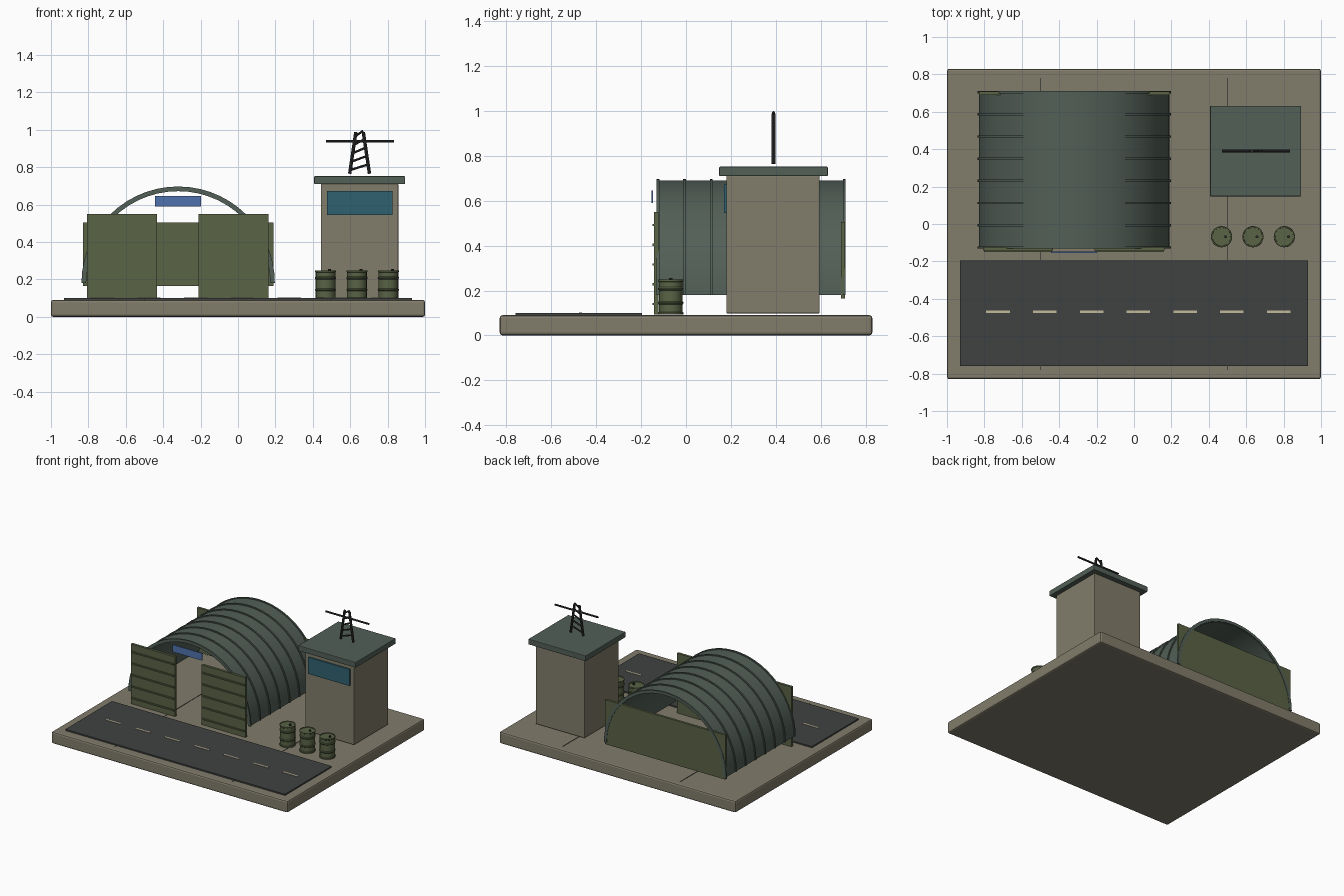
import bpy, bmesh, math
from mathutils import Vector

if "Cube" in bpy.data.objects:
    bpy.data.objects.remove(bpy.data.objects["Cube"])


def mat(name, r, g, b):
    m = bpy.data.materials.new(name)
    m.diffuse_color = (r, g, b, 1)
    m.use_nodes = True
    m.node_tree.nodes["Principled BSDF"].inputs["Base Color"].default_value = m.diffuse_color
    return m


CONCRETE = mat("concrete", 0.22, 0.20, 0.145)
ASPHALT = mat("asphalt", 0.05, 0.055, 0.053)
SEAM = mat("seam", 0.06, 0.06, 0.05)
PAINT = mat("paint", 0.55, 0.48, 0.34)
STEEL = mat("steel", 0.085, 0.115, 0.095)
OLIVE = mat("olive", 0.10, 0.125, 0.06)
GLASS = mat("glass", 0.03, 0.12, 0.16)
BLUE = mat("blue", 0.08, 0.17, 0.42)
DARK = mat("dark_metal", 0.03, 0.03, 0.033)


def finish(name, bm, m):
    bmesh.ops.recalc_face_normals(bm, faces=bm.faces)
    me = bpy.data.meshes.new(name)
    bm.to_mesh(me)
    bm.free()
    me.materials.append(m)
    ob = bpy.data.objects.new(name, me)
    bpy.context.collection.objects.link(ob)
    return ob


def box(name, x, y, z, m, bevel=0):
    """Box from (min, max) ranges."""
    bm = bmesh.new()
    bmesh.ops.create_cube(bm, size=1)
    for v in bm.verts:
        v.co = [r[0] + (c + 0.5) * (r[1] - r[0]) for c, r in zip(v.co, (x, y, z))]
    ob = finish(name, bm, m)
    if bevel:
        b = ob.modifiers.new("bevel", "BEVEL")
        b.width, b.segments = bevel, 2
    return ob


def arch(name, r0, r1, y0, y1, m, cx=-0.32, cz=0.18, n=28):
    """Half ring with a rectangular section, running along y."""
    bm = bmesh.new()
    rings = []
    for i in range(n + 1):
        a = math.pi * i / n
        rings.append([bm.verts.new((cx + r * math.cos(a), y, cz + r * math.sin(a)))
                      for r, y in ((r0, y0), (r1, y0), (r1, y1), (r0, y1))])
    for a, b in zip(rings, rings[1:]):
        for k in range(4):
            j = (k + 1) % 4
            bm.faces.new((a[k], a[j], b[j], b[k]))
    bm.faces.new(rings[0])
    bm.faces.new(rings[-1])
    return finish(name, bm, m)


def lathe(name, x, y, profile, m, n=20):
    """Solid of revolution from (radius, z) pairs, capped at both ends."""
    bm = bmesh.new()
    rings = [[bm.verts.new((x + r * math.cos(math.tau * i / n),
                            y + r * math.sin(math.tau * i / n), z)) for i in range(n)]
             for r, z in profile]
    for a, b in zip(rings, rings[1:]):
        for i in range(n):
            j = (i + 1) % n
            bm.faces.new((a[i], a[j], b[j], b[i]))
    bm.faces.new(rings[0])
    bm.faces.new(rings[-1])
    return finish(name, bm, m)


def rod(name, p, q, r, m, n=8):
    p, q = Vector(p), Vector(q)
    d = q - p
    bm = bmesh.new()
    bmesh.ops.create_cone(bm, cap_ends=True, segments=n, radius1=r, radius2=r, depth=d.length)
    rot = d.to_track_quat("Z", "Y")
    for v in bm.verts:
        v.co = rot @ v.co + (p + q) / 2
    return finish(name, bm, m)


# ground slab, seams and runway
box("base_slab", (-1, 1), (-0.83, 0.83), (0, 0.09), CONCRETE, 0.012)
for i, x in enumerate((-0.5, 0.5)):
    box(f"slab_seam_{i}", (x - 0.003, x + 0.003), (-0.78, 0.78), (0.086, 0.092), SEAM)
box("runway", (-0.93, 0.93), (-0.76, -0.195), (0.088, 0.1), ASPHALT)
for i in range(7):
    x = -0.727 + 0.25 * i
    box(f"runway_dash_{i}", (x - 0.063, x + 0.063), (-0.476, -0.463), (0.098, 0.103), PAINT)

# hangar shell with ribs
arch("hangar_shell", 0.492, 0.51, -0.125, 0.705, STEEL)
for i in range(8):
    y = -0.125 + i * 0.83 / 7
    arch(f"hangar_rib_{i}", 0.495, 0.517, y - 0.006, y + 0.006, STEEL)
box("hangar_back_wall", (-0.83, 0.19), (0.69, 0.708), (0.165, 0.505), OLIVE)

# front doors with horizontal battens
for side, x0 in (("left", -0.807), ("right", -0.21)):
    box(f"door_{side}", (x0, x0 + 0.373), (-0.142, -0.122), (0.093, 0.55), OLIVE)
    for i in range(5):
        z = 0.14 + 0.088 * i
        box(f"door_{side}_batten_{i}", (x0 + 0.005, x0 + 0.368), (-0.15, -0.14),
            (z - 0.005, z + 0.005), OLIVE)
box("hangar_sign_panel", (-0.445, -0.197), (-0.154, -0.146), (0.59, 0.645), BLUE)

# control tower
box("tower_body", (0.443, 0.857), (0.18, 0.595), (0.098, 0.712), CONCRETE, 0.004)
box("tower_window", (0.475, 0.825), (0.17, 0.185), (0.545, 0.672), GLASS)
box("tower_roof", (0.407, 0.893), (0.148, 0.632), (0.71, 0.752), STEEL, 0.004)

# lattice antenna on the roof
Y = 0.39
Z0, Z1 = 0.765, 0.988


def leg_x(side, z):
    return 0.65 + side * (0.053 - 0.033 * (z - Z0) / (Z1 - Z0))


for side, label in ((-1, "left"), (1, "right")):
    rod(f"antenna_leg_{label}", (leg_x(side, Z0), Y, Z0), (leg_x(side, Z1), Y, Z1), 0.009, DARK)
for i in range(5):
    z = 0.785 + 0.045 * i
    rod(f"antenna_brace_{i}", (leg_x(-1, z), Y, z), (leg_x(1, z + 0.03), Y, z + 0.03), 0.006, DARK)
rod("antenna_crossbar", (0.47, Y, 0.938), (0.835, Y, 0.938), 0.007, DARK)

# fuel barrels
R = 0.053
profile = [(R + 0.003, 0.093), (R + 0.003, 0.101), (R, 0.104)]
for z in (0.145, 0.208):
    profile += [(R, z - 0.007), (R + 0.004, z - 0.002), (R + 0.004, z + 0.002), (R, z + 0.007)]
profile += [(R, 0.238), (R + 0.003, 0.241), (R + 0.003, 0.249), (R - 0.003, 0.249), (R - 0.004, 0.245)]
for i, x in enumerate((0.468, 0.636, 0.804)):
    lathe(f"barrel_{i}", x, -0.068, profile, OLIVE)
    lathe(f"barrel_bung_{i}", x + 0.022, -0.068, [(0.008, 0.244), (0.008, 0.256)], DARK, 10)

# smooth only the rounded parts
for ob in bpy.context.collection.objects:
    if ob.name.startswith(("hangar_shell", "hangar_rib", "barrel", "antenna")):
        bpy.ops.object.select_all(action="DESELECT")
        ob.select_set(True)
        bpy.context.view_layer.objects.active = ob
        bpy.ops.object.shade_smooth_by_angle(angle=math.radians(30))
